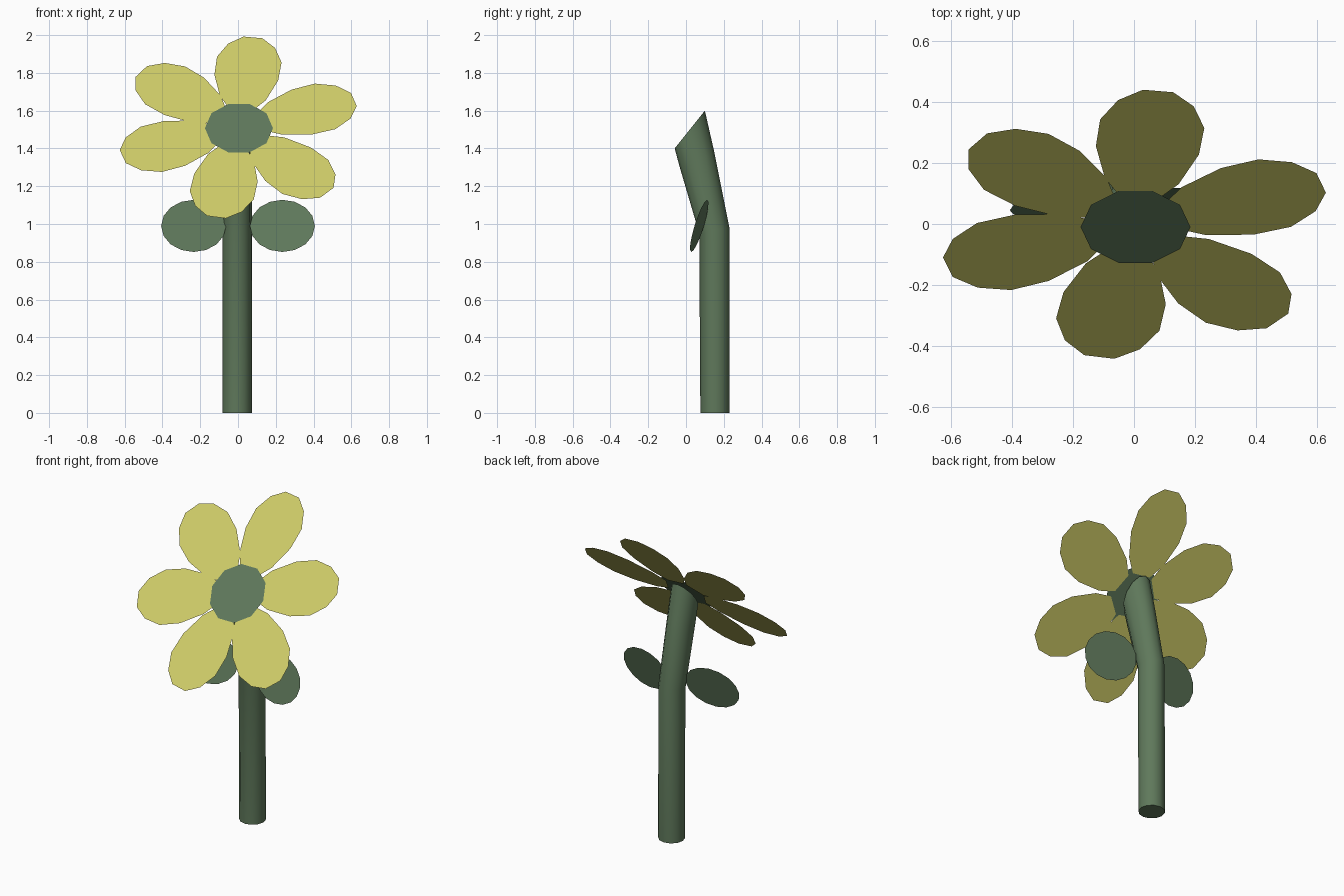
import bpy
from math import sin, cos, pi, radians
from mathutils import Vector

if "Cube" in bpy.data.objects:
    bpy.data.objects.remove(bpy.data.objects["Cube"])


def material(name, color):
    m = bpy.data.materials.new(name)
    m.diffuse_color = (*color, 1)
    m.use_nodes = True
    m.node_tree.nodes["Principled BSDF"].inputs["Base Color"].default_value = m.diffuse_color
    return m


GREEN = material("leaf_green", (0.115, 0.19, 0.105))
YELLOW = material("petal_yellow", (0.62, 0.60, 0.14))


def add_mesh(name, verts, faces, mat):
    me = bpy.data.meshes.new(name)
    me.from_pydata(verts, [], faces)
    me.materials.append(mat)
    ob = bpy.data.objects.new(name, me)
    bpy.context.collection.objects.link(ob)
    return ob


# tilted plane of the flower head
TILT = radians(47.5)
CENTER = Vector((0, 0, 1.512))
NORMAL = Vector((0, -sin(TILT), cos(TILT)))


def on_head(u, v, lift=0.0):
    return CENTER + Vector((u, v * cos(TILT), v * sin(TILT))) + NORMAL * lift


# stem: rings given by their front and back edge points (y, z)
SIDES = 12
rings = [((0.076, 0), (0.23, 0)),
         ((0.07, 0.95), (0.23, 0.98)),
         ((-0.03, 1.29), (0.15, 1.38)),
         ((-0.06, 1.40), (0.10, 1.60))]
verts = []
for (y0, z0), (y1, z1) in rings:
    for i in range(SIDES):
        a = 2 * pi * i / SIDES
        t = (1 + sin(a)) / 2
        verts.append((-0.005 + 0.078 * cos(a), y0 + (y1 - y0) * t, z0 + (z1 - z0) * t))
faces = []
for r in range(len(rings) - 1):
    for i in range(SIDES):
        j = (i + 1) % SIDES
        faces.append((r * SIDES + i, r * SIDES + j, (r + 1) * SIDES + j, (r + 1) * SIDES + i))
faces.append(tuple(reversed(range(SIDES))))
faces.append(tuple(range((len(rings) - 1) * SIDES, len(rings) * SIDES)))
stem = add_mesh("stem", verts, faces, GREEN)
bpy.context.view_layer.objects.active = stem
stem.select_set(True)
bpy.ops.object.shade_smooth_by_angle(angle=radians(40))

# petals: one egg outline turned around the head (angle, distance)
half = [(-0.265, 0.06), (-0.18, 0.122), (-0.03, 0.17), (0.1, 0.172), (0.2, 0.125), (0.26, 0.05)]
outline = [(u, -w) for u, w in half] + [(u, w) for u, w in reversed(half)]
petals = [(18, 0.385), (83, 0.39), (142, 0.39), (199, 0.385), (260, 0.395), (315, 0.405)]
for k, (deg, dist) in enumerate(petals):
    a = radians(deg)
    pts = [on_head((dist + u) * cos(a) - w * sin(a), (dist + u) * sin(a) + w * cos(a))
           for u, w in outline]
    add_mesh(f"petal_{k + 1}", pts, [tuple(range(len(pts)))], YELLOW)

# flower centre disc
N = 10
disc = [on_head(0.005 + 0.18 * cos(2 * pi * i / N), -0.01 + 0.183 * sin(2 * pi * i / N), 0.004)
        for i in range(N)]
add_mesh("flower_centre", disc, [tuple(range(N))], GREEN)

# leaves: flat ovals leaning back, outer ends slightly forward
for name, side, cx in (("left_leaf", -1, -0.235), ("right_leaf", 1, 0.235)):
    pts = []
    for i in range(16):
        a = 2 * pi * i / 16
        c, s = cos(a), sin(a)
        pts.append((cx + side * 0.172 * c, 0.07 - 0.025 * c + 0.042 * s, 0.99 + 0.138 * s))
    idx = list(range(16))
    add_mesh(name, pts, [tuple(idx if side > 0 else idx[::-1])], GREEN)
